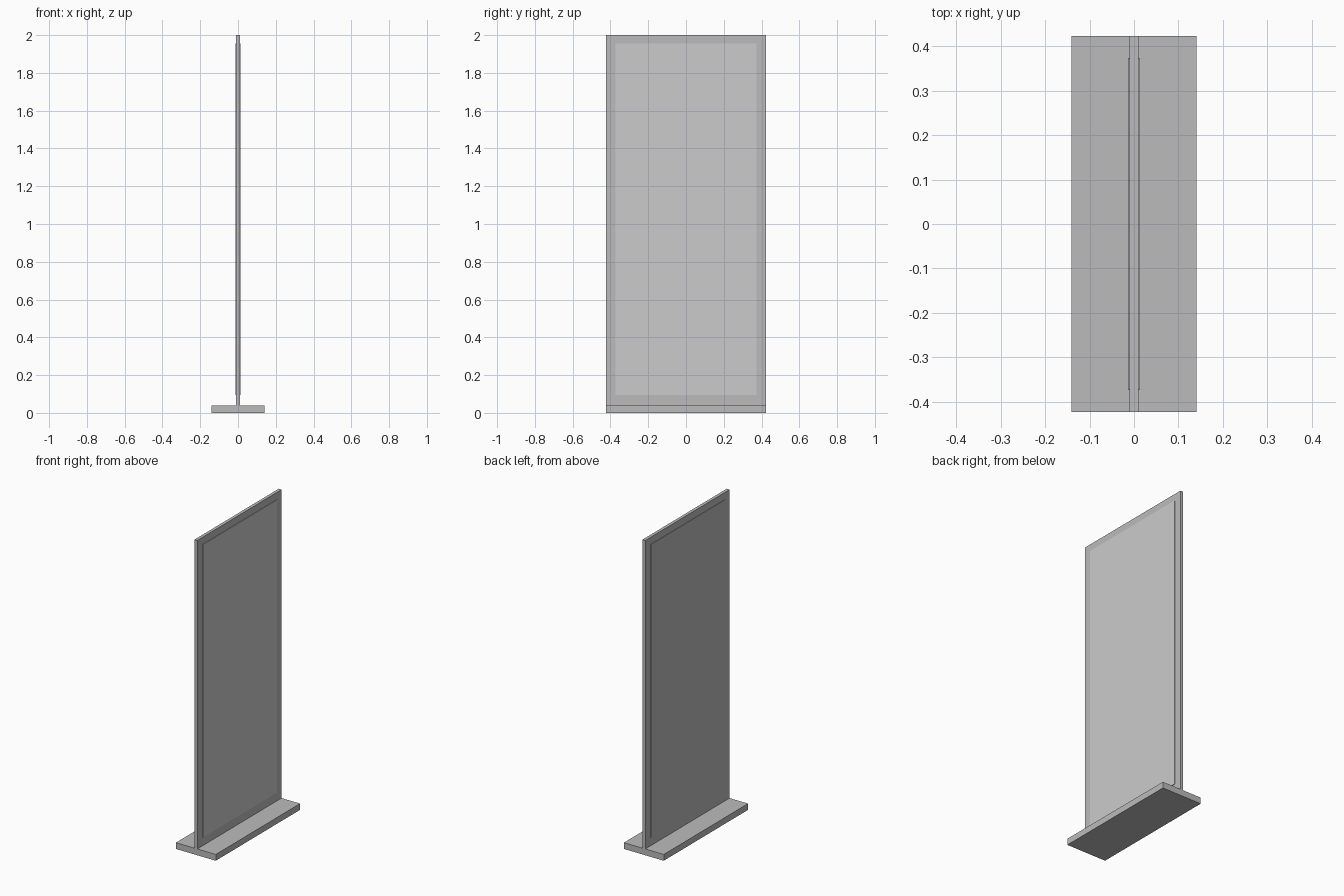
import bpy

old = bpy.data.objects.get("Cube")
if old:
    bpy.data.objects.remove(old, do_unlink=True)


def material(name, rgb):
    m = bpy.data.materials.new(name)
    m.use_nodes = True
    m.diffuse_color = (*rgb, 1)
    m.node_tree.nodes["Principled BSDF"].inputs["Base Color"].default_value = (*rgb, 1)
    return m


def box(name, low, high, mat):
    centre = [(a + b) / 2 for a, b in zip(low, high)]
    bpy.ops.mesh.primitive_cube_add(size=1, location=centre)
    ob = bpy.context.object
    ob.name = name
    ob.scale = [b - a for a, b in zip(low, high)]
    bpy.ops.object.transform_apply(location=False, rotation=False, scale=True)
    ob.data.materials.append(mat)
    return ob


grey = material("grey metal", (0.5, 0.5, 0.5))
pale = material("pale panel", (0.6, 0.6, 0.6))

HALF_WIDTH = 0.423

# Floor plate and upright board
box("base_plate", (-0.14, -HALF_WIDTH, 0), (0.14, HALF_WIDTH, 0.04), grey)
box("upright_board", (-0.01, -HALF_WIDTH, 0.04), (0.01, HALF_WIDTH, 2), grey)

# Raised display panel on each face
for name, side, mat in (("left_panel", 1, pale), ("right_panel", -1, grey)):
    inner, outer = sorted((side * 0.01, side * 0.0135))
    box(name, (inner, -0.373, 0.095), (outer, 0.373, 1.955), mat)
